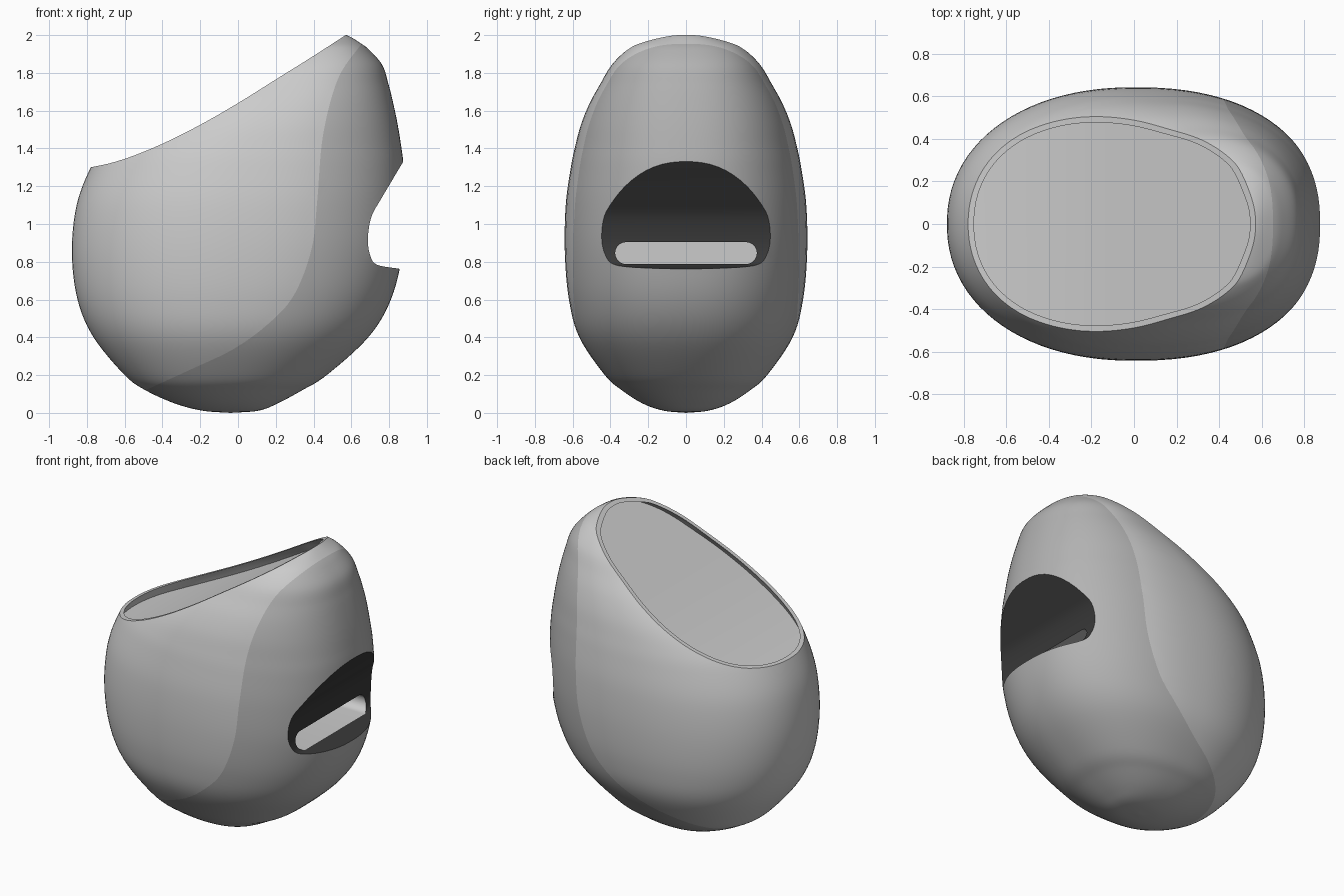
import bpy, bmesh, math
from mathutils import Vector

if "Cube" in bpy.data.objects:
    bpy.data.objects.remove(bpy.data.objects["Cube"])


def spline(pts, steps=6):
    """Catmull-Rom samples through a list of points."""
    p = [Vector(q) for q in pts]
    p = [2 * p[0] - p[1]] + p + [2 * p[-1] - p[-2]]
    out = []
    for i in range(1, len(p) - 2):
        a, b, c, d = p[i - 1:i + 3]
        for s in range(steps):
            t = s / steps
            out.append(0.5 * (2 * b + (c - a) * t + (2 * a - 5 * b + 4 * c - d) * t * t
                              + (3 * b - a - 3 * c + d) * t ** 3))
    return out + [p[-2]]


def make(name, bm, mat):
    bmesh.ops.recalc_face_normals(bm, faces=bm.faces)
    me = bpy.data.meshes.new(name)
    bm.to_mesh(me)
    bm.free()
    me.materials.append(mat)
    ob = bpy.data.objects.new(name, me)
    bpy.context.collection.objects.link(ob)
    return ob


def material(name, v):
    m = bpy.data.materials.new(name)
    m.diffuse_color = (v, v, v, 1)
    m.use_nodes = True
    m.node_tree.nodes["Principled BSDF"].inputs["Base Color"].default_value = m.diffuse_color
    return m


def prism(name, pts, mat, to3d, lo, hi):
    """Extrude a closed 2D outline between lo and hi."""
    bm = bmesh.new()
    a, b = [[bm.verts.new(to3d(u, v, d)) for u, v in pts] for d in (lo, hi)]
    bm.faces.new(a)
    bm.faces.new(b)
    for i in range(len(pts)):
        j = (i + 1) % len(pts)
        bm.faces.new((a[i], a[j], b[j], b[i]))
    return make(name, bm, mat)


def side_prism(name, pts, mat):
    return prism(name, pts, mat, lambda u, v, d: (u, d, v), -1.2, 1.2)


def cut(ob, tool, op='DIFFERENCE'):
    m = ob.modifiers.new("cut", 'BOOLEAN')
    m.object, m.operation, m.solver = tool, op, 'EXACT'
    m.material_mode = 'TRANSFER'
    bpy.context.view_layer.objects.active = ob
    bpy.ops.object.modifier_apply(modifier=m.name)


light = material("light_grey", 0.8)
mid = material("mid_grey", 0.45)
dark = material("dark_grey", 0.04)

# Egg stations: z, left x, right x, half width
STATIONS = [(0, -.04, -.04, 0), (.012, -.19, .11, .12), (.05, -.335, .21, .23),
            (.12, -.49, .34, .34), (.2, -.60, .47, .43), (.4, -.765, .69, .565),
            (.6, -.85, .81, .62), (.85, -.88, .872, .642), (1.1, -.855, .885, .637),
            (1.3, -.78, .878, .61), (1.42, -.70, .863, .585), (1.53, -.58, .845, .555),
            (1.64, -.42, .822, .51), (1.74, -.25, .797, .455), (1.84, -.08, .765, .395),
            (1.92, .10, .697, .315), (1.96, .25, .645, .24), (2.0, .45, .575, .09),
            (2.008, .515, .515, 0)]


def egg(name, mat, inset=0.0, n=96):
    def sp(v, e):
        return math.copysign(abs(v) ** (2 / e), v)
    rows = [s for s in zip(*[iter(STATIONS)])]
    zx = spline([s[0][:3] for s in rows])
    w = spline([(s[0][0], s[0][3], 0) for s in rows])
    bm = bmesh.new()
    rings = []
    for (z, l, r), (_, hw, _) in list(zip(zx, w))[1:-1]:
        ring = []
        for k in range(n):
            t = 2 * math.pi * (k + .5) / n
            e = 2.3 if math.cos(t) > 0 else 2.15
            ring.append(bm.verts.new(((l + r) / 2 + (r - l) / 2 * sp(math.cos(t), e),
                                      hw * sp(math.sin(t), e), z)))
        rings.append(ring)
    for a, b in zip(rings, rings[1:]):
        for k in range(n):
            j = (k + 1) % n
            bm.faces.new((a[k], a[j], b[j], b[k]))
    for ring, s in ((rings[0], STATIONS[0]), (rings[-1], STATIONS[-1])):
        tip = bm.verts.new((s[1], 0, s[0]))
        for k in range(n):
            bm.faces.new((ring[k], ring[(k + 1) % n], tip))
    bmesh.ops.recalc_face_normals(bm, faces=bm.faces)
    bm.normal_update()
    moved = [v.co - v.normal * inset for v in bm.verts]
    for v, co in zip(bm.verts, moved):
        v.co = co
    return make(name, bm, mat)


# Sloping top: trim the egg, then sink a lid inside a thin rim
slope = [(p.x, p.y) for p in spline([(-1.1, 1.25, 0), (-.78, 1.30, 0), (-.6, 1.345, 0),
         (-.4, 1.425, 0), (-.2, 1.525, 0), (0, 1.64, 0), (.2, 1.765, 0), (.4, 1.89, 0),
         (.57, 2.0, 0), (.8, 2.15, 0), (1.1, 2.35, 0)])]
cap = [(1.1, 3), (-1.1, 3)]
top_cutter = side_prism("top_cutter", slope + cap, light)
lid_cutter = side_prism("lid_cutter", [(x, z - .06) for x, z in slope] + cap, light)
recess = egg("recess_cutter", light, inset=.022)
cut(recess, lid_cutter, 'INTERSECT')

shell = egg("rear_shell", light)
panel = egg("front_panel", mid)

# Curved seam dividing the shell from the front panel
seam = [(p.x, p.y) for p in spline([(.74, 2.08, 0), (.656, 1.957, 0), (.53, 1.77, 0),
        (.45, 1.47, 0), (.42, 1.13, 0), (.39, .87, 0), (.30, .63, 0), (.17, .48, 0),
        (-.02, .34, 0), (-.25, .23, 0), (-.49, .12, 0), (-.72, .01, 0)])]
seam_cutter = side_prism("seam_cutter", seam + [(-.72, -.5), (1.5, -.5), (1.5, 2.08)], mid)
for part, op in ((shell, 'DIFFERENCE'), (panel, 'INTERSECT')):
    cut(part, top_cutter)
    cut(part, recess)
    cut(part, seam_cutter, op)

# Mouth notch with a slanted roof, rounded back and near-flat floor
notch = [(1.05, 1.624)] + [(p.x, p.y) for p in spline([(.875, 1.33, 0), (.76, 1.137, 0),
        (.707, 1.04, 0), (.688, .93, 0), (.698, .84, 0), (.735, .785, 0), (.86, .762, 0)])]
mouth_cutter = side_prism("mouth_cutter", notch + [(1.05, .74)], dark)
cut(panel, mouth_cutter)

# Rounded slot at the back of the mouth
R, ZC, HALF = .058, .846, .317
stadium = []
for i in range(34):
    side = 1 if i < 17 else -1
    a = -math.pi / 2 + math.pi * (i % 17) / 16 + (0 if side > 0 else math.pi)
    stadium.append((side * HALF + R * math.cos(a), ZC + R * math.sin(a)))
slot_cutter = prism("slot_cutter", stadium, light, lambda u, v, d: (d, u, v), .47, .78)
cut(panel, slot_cutter)

for tool in (top_cutter, lid_cutter, recess, seam_cutter, mouth_cutter, slot_cutter):
    bpy.data.objects.remove(tool)

# Smooth shading with sharp rims
bpy.ops.object.select_all(action='DESELECT')
for ob in (shell, panel):
    ob.select_set(True)
bpy.context.view_layer.objects.active = shell
bpy.ops.object.shade_smooth_by_angle(angle=math.radians(30))
